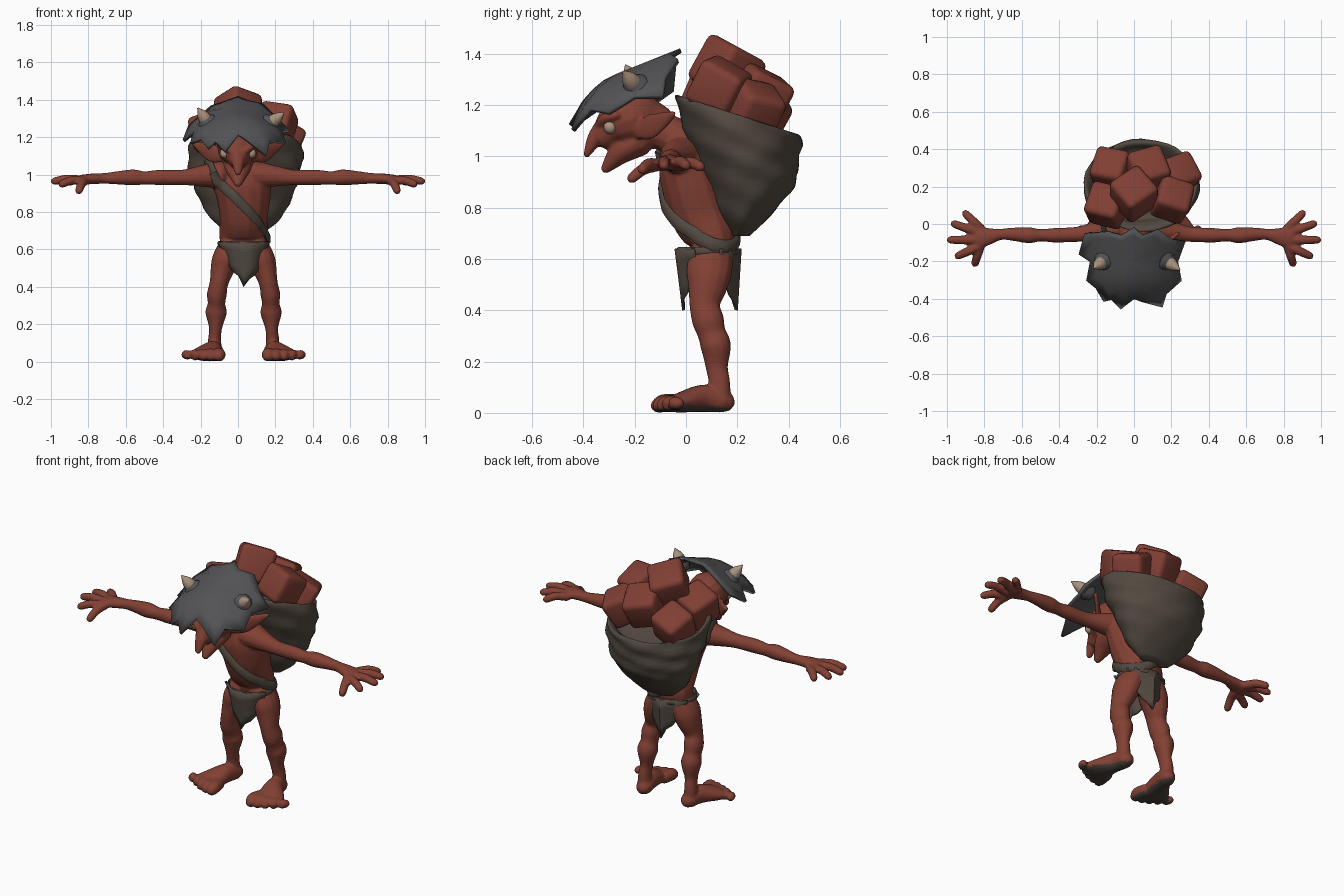
import bpy, bmesh
from math import sin, cos, pi
from mathutils import Vector, Matrix, Euler

if "Cube" in bpy.data.objects:
    bpy.data.objects.remove(bpy.data.objects["Cube"])


def material(name, red, green, blue):
    mat = bpy.data.materials.new(name)
    mat.use_nodes = True
    colour = (red, green, blue, 1)
    mat.diffuse_color = colour
    shader = mat.node_tree.nodes["Principled BSDF"]
    shader.inputs["Base Color"].default_value = colour
    shader.inputs["Roughness"].default_value = .8
    return mat


skin = material("red skin", .225, .052, .034)
brick = material("red brick", .215, .049, .034)
cloth = material("brown cloth", .085, .067, .051)
metal = material("grey metal", .087, .087, .092)
bone = material("pale bone", .4, .29, .21)
sole = material("dark sole", .06, .048, .04)


def finish(bm, name, mat, angle=.7):
    """Turn a bmesh into a named, shaded object."""
    bmesh.ops.recalc_face_normals(bm, faces=bm.faces[:])
    mesh = bpy.data.meshes.new(name)
    bm.to_mesh(mesh)
    bm.free()
    obj = bpy.data.objects.new(name, mesh)
    bpy.context.collection.objects.link(obj)
    mesh.materials.append(mat)
    bpy.ops.object.select_all(action="DESELECT")
    obj.select_set(True)
    bpy.context.view_layer.objects.active = obj
    bpy.ops.object.shade_smooth_by_angle(angle=angle)
    return obj


def thicken(obj, amount):
    mod = obj.modifiers.new("thickness", "SOLIDIFY")
    mod.thickness = amount
    mod.offset = 0


def spline(rows, closed=False, steps=5):
    """Smooth curve through rows of any number of values."""
    rows = [Vector(row) for row in rows]
    count = len(rows)
    result = []
    for i in range(count if closed else count - 1):
        if closed:
            a, b, c, d = [rows[(i + k) % count] for k in (-1, 0, 1, 2)]
        else:
            a, b, c, d = [rows[min(max(i + k, 0), count - 1)] for k in (-1, 0, 1, 2)]
        for step in range(steps):
            t = step / steps
            result.append((b * 2 + (c - a) * t + (a * 2 - b * 5 + c * 4 - d) * (t * t)
                           + (b * 3 - a - c * 3 + d) * (t * t * t)) * .5)
    return result if closed else result + [rows[-1]]


def skin_rings(bm, rings, closed=False, end_cap=True):
    loops = [[bm.verts.new(p) for p in ring] for ring in rings]
    sides = len(loops[0])
    pairs = list(zip(loops, loops[1:]))
    if closed:
        pairs.append((loops[-1], loops[0]))
    else:
        bm.faces.new(loops[0])
        if end_cap:
            bm.faces.new(loops[-1])
    for low, high in pairs:
        for k in range(sides):
            n = (k + 1) % sides
            bm.faces.new((low[k], low[n], high[n], high[k]))


def tube(bm, rows, axis, closed=False, sides=14, smooth=True):
    """Rounded limb through rows of x, y, z, radius along axis, other radius."""
    rows = spline(rows, closed) if smooth else [Vector(r) for r in rows]
    data = [(Vector(r[:3]), r[3], r[4]) for r in rows]
    if not closed:
        for end, beside in ((0, 1), (-1, -2)):
            p, ra, rb = data[end]
            out = (p - data[beside][0]).normalized() * min(ra, rb)
            tips = [(p + out * .7, ra * .7, rb * .7), (p + out, ra * .2, rb * .2)]
            data = tips[::-1] + data if end == 0 else data + tips
    rings = []
    count = len(data)
    for i, (p, ra, rb) in enumerate(data):
        if closed:
            along = data[(i + 1) % count][0] - data[i - 1][0]
        else:
            along = data[min(i + 1, count - 1)][0] - data[max(i - 1, 0)][0]
        along.normalize()
        side = (axis - along * axis.dot(along)).normalized()
        other = along.cross(side)
        rings.append([p + side * ra * cos(2 * pi * k / sides) + other * rb * sin(2 * pi * k / sides)
                      for k in range(sides)])
    skin_rings(bm, rings, closed)


X, Y, Z = Vector((1, 0, 0)), Vector((0, 1, 0)), Vector((0, 0, 1))
MID = .03   # centre line of the hips

# Body: overlapping limbs fused into one skin
bm = bmesh.new()
tube(bm, [(MID, .1, .62, .125, .08), (MID, .1, .68, .13, .1), (MID, .06, .77, .128, .12),
          (MID, .025, .88, .145, .12), (.02, 0, .97, .155, .11), (.01, -.02, 1.03, .11, .08)], X)
tube(bm, [(.01, 0, 1.05, .1, .08), (0, -.1, 1.1, .075, .075), (0, -.18, 1.1, .08, .08)], X)
tube(bm, [(0, -.13, 1.14, .08, .08), (0, -.2, 1.15, .11, .11), (0, -.27, 1.12, .095, .09),
          (0, -.31, 1.09, .06, .065)], X)                                     # skull
tube(bm, [(0, -.18, 1.06, .08, .06), (0, -.25, 1.02, .065, .05), (0, -.31, .955, .024, .022)], X)
tube(bm, [(0, -.32, 1.13, .022, .03), (0, -.355, 1.07, .034, .03), (0, -.385, 1.01, .018, .015)], X)
for s in (-1, 1):
    tube(bm, [(s * .02, -.34, 1.115, .016, .016), (s * .065, -.32, 1.145, .02, .018),
              (s * .1, -.27, 1.16, .015, .015)], Z)                           # brow
    tube(bm, [(s * .08, -.19, 1.095, .03, .015), (s * .14, -.14, 1.115, .05, .015),
              (s * .2, -.08, 1.145, .03, .013), (s * .235, -.05, 1.165, .012, .012)], Z)  # ear
    tube(bm, [(s * .1, -.02, 1, .085, .075), (s * .2, -.04, .992, .058, .057),
              (s * .3, -.055, .985, .041, .041), (s * .42, -.06, .985, .039, .041),
              (s * .5, -.06, .982, .033, .036), (s * .56, -.06, .985, .043, .043),
              (s * .64, -.055, .983, .036, .036), (s * .71, -.055, .98, .03, .029),
              (s * .77, -.065, .978, .044, .029), (s * .84, -.075, .972, .064, .027)], Y)  # arm
    for root, x, y, z in ((-.025, .9, .055, .96), (-.05, .96, 0, .965), (-.085, .98, -.085, .965),
                          (-.115, .94, -.17, .95), (-.11, .85, -.21, .915)):
        start = Vector((s * .82, root, .966))
        tip = Vector((s * x, y, z))
        knuckle = start.lerp(tip, .55) + Z * .012
        tube(bm, [(*start, .025, .026), (*knuckle, .023, .024), (*tip, .021, .021)], Z)    # finger
    leg = [(.06, .1, .62, .07, .085), (.095, .09, .55, .072, .09), (.112, .085, .5, .065, .08),
           (.132, .073, .42, .05, .06), (.143, .086, .36, .053, .063), (.145, .1, .31, .047, .056),
           (.147, .116, .26, .057, .06), (.15, .12, .18, .035, .044), (.155, .13, .12, .035, .042),
           (.155, .13, .06, .04, .045)]
    foot = [(.15, .145, .045, .047, .045), (.165, .07, .057, .054, .054),
            (.195, -.01, .043, .08, .042), (.21, -.05, .034, .09, .032)]
    for rows in (leg, foot):
        tube(bm, [(MID + s * r[0], *r[1:]) for r in rows], X)
    for k in range(5):
        x = .132 + k * .042
        r = .036 - k * .003
        tip = -.105 + k * k * .004
        tube(bm, [(MID + s * (x + .01), -.03, .037, r, r), (MID + s * x, (tip - .06) / 2, .038, r, r),
                  (MID + s * x, tip, .031, r * .9, r * .9)], X)               # toe
body = finish(bm, "body", skin)
fuse = body.modifiers.new("fuse", "REMESH")
fuse.mode = "VOXEL"
fuse.voxel_size = .0075
fuse.use_smooth_shade = True
relax = body.modifiers.new("relax", "SMOOTH")
relax.iterations = 2
for mod in ("fuse", "relax"):
    bpy.ops.object.modifier_apply(modifier=mod)
body.data.materials.clear()
body.data.materials.append(skin)
body.data.materials.append(sole)
for v in body.data.vertices:
    v.co.z = max(v.co.z, 0)
for face in body.data.polygons:
    face.use_smooth = True
    face.material_index = int(face.center.z < .03 and face.normal.z < -.6)
bpy.context.view_layer.update()

# Eyes
for s, label in ((1, "left_eye"), (-1, "right_eye")):
    bm = bmesh.new()
    bmesh.ops.create_uvsphere(bm, u_segments=16, v_segments=10, radius=.026,
                              matrix=Matrix.Translation((s * .071, -.295, 1.113)))
    finish(bm, label, bone)

# Shoulder strap, laid on the skin of the torso
path = [(-.15, -.03, 1.03), (-.08, -.1, .93), (.02, -.1, .84), (.11, -.05, .75), (.17, .04, .68),
        (.17, .13, .65), (.08, .2, .66), (-.04, .18, .76), (-.11, .1, .9), (-.16, .04, 1)]
rows = []
for p in spline(path, True):
    hit, spot, normal, _ = body.closest_point_on_mesh(p)
    rows.append((*(spot + normal * .006), .027, .012))
bm = bmesh.new()
tube(bm, rows, Z, closed=True, sides=8, smooth=False)
finish(bm, "shoulder_strap", cloth)

# Waistband and torn loincloth flaps
bm = bmesh.new()
tube(bm, [(MID + .132 * cos(k * pi / 6), .085 + .115 * sin(k * pi / 6), .63, .016, .007)
          for k in range(12)], Z, closed=True, sides=8)
finish(bm, "waistband", cloth)
lengths = (.06, .12, .16, .18, .24, .2, .18, .14, .07)
for label, middle, bend, lean in (("front_flap", -.04, .07, .025), ("back_flap", .205, -.07, -.015)):
    bm = bmesh.new()
    grid = []
    for k, length in enumerate(lengths):
        u = k / 4 - 1
        grid.append([bm.verts.new((MID + .135 * u * (1 - .2 * v / 4),
                                   middle + bend * u * u + lean * v / 4 + .006 * sin(k * 2),
                                   .64 - length * v / 4)) for v in range(5)])
    for a, b in zip(grid, grid[1:]):
        for v in range(4):
            bm.faces.new((a[v], b[v], b[v + 1], a[v + 1]))
    thicken(finish(bm, label, cloth), .012)

# Sack: tilted rings given by front y, z, back y, z and half width
bm = bmesh.new()
rings = []
for fy, fz, by, bz, wide in spline([(.18, .69, .25, .69, .1), (.13, .77, .33, .77, .19),
                                    (.07, .92, .42, .88, .26), (0, 1.08, .44, .98, .3),
                                    (-.04, 1.225, .45, 1.075, .305), (-.005, 1.22, .42, 1.075, .28),
                                    (.03, 1.13, .38, 1.03, .24), (.1, 1.12, .3, 1.04, .1)]):
    ring = []
    for k in range(40):
        a = k * pi / 20
        fold = 1 + .022 * sin(3 * a + 45 * fz) + .012 * sin(7 * a - 30 * fz)
        t = .5 + .5 * sin(a) * fold
        ring.append((.04 + wide * cos(a) * fold, fy + (by - fy) * t, fz + (bz - fz) * t))
    rings.append(ring)
skin_rings(bm, rings)
finish(bm, "sack", cloth, .9)

# Bricks heaped in the sack: position, size, lean back, roll, yaw
heap = [(-.145, .1, 1.22, .19, -.4, -.2, -.25), (0, .16, 1.335, .2, -.5, 0, .65),
        (.205, .13, 1.27, .185, -.45, .3, -.35), (.235, .265, 1.185, .18, -.4, .4, .35),
        (.075, .285, 1.235, .195, -.5, .1, .3), (-.12, .29, 1.165, .185, -.5, -.2, -.2)]
for k, (x, y, z, size, lean, roll, yaw) in enumerate(heap):
    turn = Euler((lean, roll, 0)).to_matrix() @ Matrix.Rotation(yaw, 3, "Z")
    bm = bmesh.new()
    bmesh.ops.create_cube(bm, size=size, matrix=Matrix.Translation((x, y, z)) @ turn.to_4x4())
    bmesh.ops.bevel(bm, geom=bm.edges[:], offset=.03, segments=3, profile=.5, affect="EDGES")
    finish(bm, f"brick_{k + 1}", brick)


# Jagged metal helmet
def helmet_height(x, y):
    return 1.42 + .4 * y - 2.1 * x * x - 3.8 * min(0, y + .28) ** 2


outline = [(-.26, -.05), (-.29, -.16), (-.23, -.2), (-.25, -.3), (-.2, -.34), (-.16, -.41),
           (-.12, -.4), (-.07, -.45), (0, -.395), (.04, -.41), (.15, -.44), (.17, -.37), (.25, -.3),
           (.23, -.2), (.27, -.09), (.2, -.08), (.13, -.03), (.05, -.06), (0, -.02), (-.07, -.06),
           (-.14, -.04)]
bm = bmesh.new()
centre = Vector((-.01, -.2))
rings = []
for t in (.05, .35, .6, .8, 1):
    flat = [centre.lerp(Vector(p), t) for p in outline]
    rings.append([(p.x, p.y, helmet_height(p.x, p.y)) for p in flat])
skin_rings(bm, rings, end_cap=False)
thicken(finish(bm, "helmet", metal, .6), .018)

# Horns in flared sockets
for label, x, tip in (("left", .175, (.245, -.245, 1.33)), ("right", -.165, (-.215, -.235, 1.355))):
    base = Vector((x, -.2, helmet_height(x, -.2)))
    tip = Vector(tip)
    for part, mat, stops in (("horn", bone, ((0, .038), (.5, .03), (.97, .005))),
                             ("socket", metal, ((0, .055), (.12, .046), (.2, .038)))):
        bm = bmesh.new()
        tube(bm, [(*base.lerp(tip, t), r, r) for t, r in stops], Y)
        finish(bm, f"{label}_{part}", mat)
